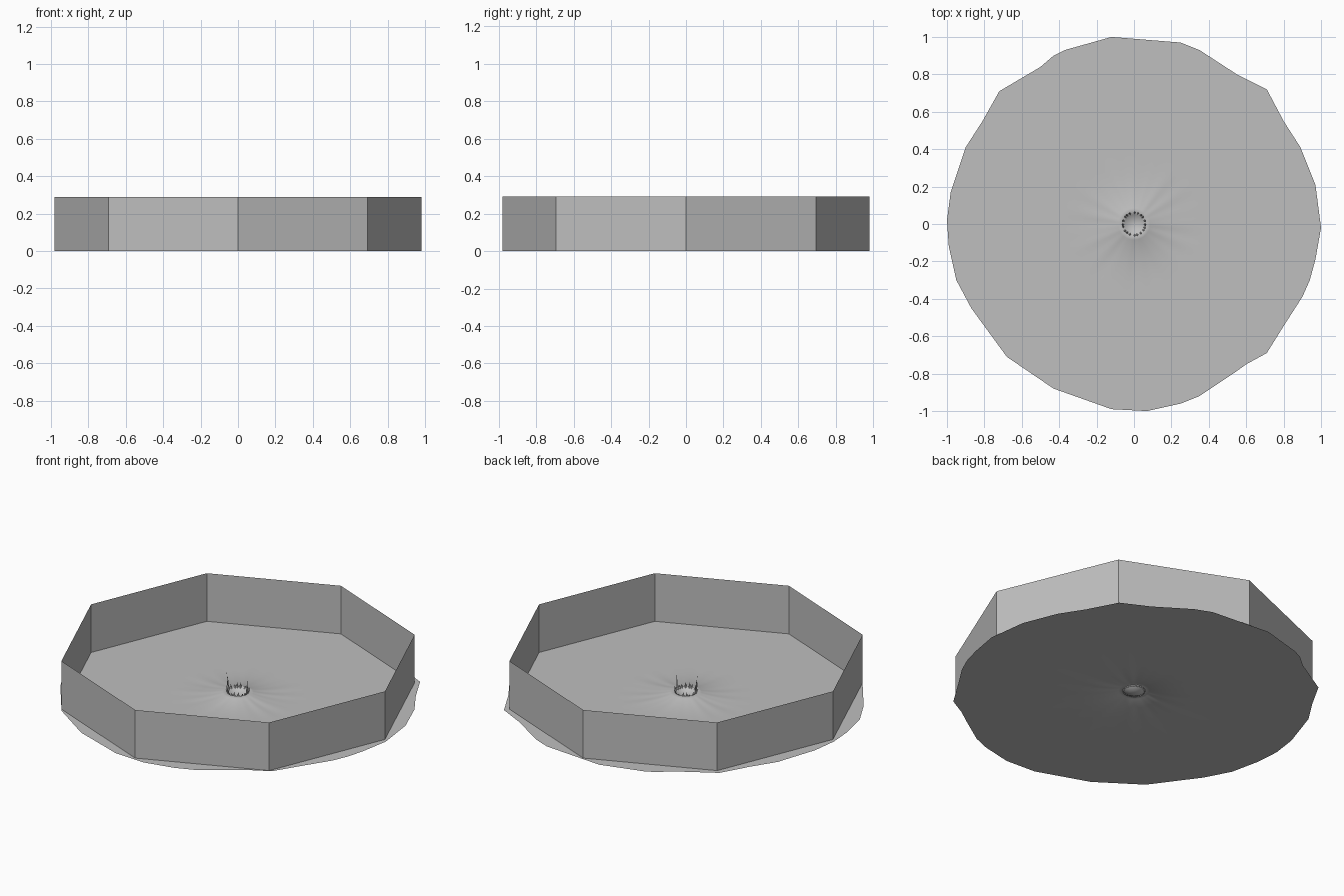
import bpy
import bmesh
import math
import random
from mathutils import Vector

random.seed(4)

cube = bpy.data.objects.get("Cube")
if cube:
    bpy.data.objects.remove(cube, do_unlink=True)

# One plain grey for everything
grey = bpy.data.materials.new("plain_grey")
grey.use_nodes = True
grey.diffuse_color = (0.52, 0.52, 0.52, 1)
grey.node_tree.nodes["Principled BSDF"].inputs["Base Color"].default_value = grey.diffuse_color


def finish(bm, name, smooth):
    """Turn a bmesh into a named, coloured object."""
    mesh = bpy.data.meshes.new(name)
    bm.to_mesh(mesh)
    bm.free()
    mesh.materials.append(grey)
    for face in mesh.polygons:
        face.use_smooth = smooth
    obj = bpy.data.objects.new(name, mesh)
    bpy.context.collection.objects.link(obj)
    return obj


def bridge(bm, lower, upper):
    """Join two closed loops of equal length with quads."""
    count = len(lower)
    for i in range(count):
        j = (i + 1) % count
        bm.faces.new((lower[i], lower[j], upper[j], upper[i]))


# Eight-sided wall: an open sheet with corners on the axes
WALL_RADIUS, WALL_HEIGHT, SIDES = 0.98, 0.29, 8
bm = bmesh.new()
loops = []
for z in (0, WALL_HEIGHT):
    loops.append([
        bm.verts.new((WALL_RADIUS * math.cos(math.tau * i / SIDES),
                      WALL_RADIUS * math.sin(math.tau * i / SIDES), z))
        for i in range(SIDES)])
bridge(bm, *loops)
finish(bm, "octagonal_wall", False)

# Uneven floor outline, counter-clockwise
outline = [
    (1, -.02), (.97, .21), (.89, .41), (.8, .55), (.71, .72), (.55, .8),
    (.35, .93), (.25, .97), (-.12, 1), (-.37, .93), (-.43, .9), (-.5, .84),
    (-.72, .71), (-.81, .55), (-.9, .41), (-.98, .17), (-1, .02),
    (-.99, -.12), (-.95, -.3), (-.87, -.45), (-.68, -.71), (-.43, -.88),
    (-.12, -.99), (.07, -1), (.25, -.96), (.35, -.92), (.53, -.8),
    (.6, -.75), (.71, -.69), (.81, -.53), (.9, -.39), (.94, -.3), (.97, -.19)]
STEPS = 4
edge = []
for i, point in enumerate(outline):
    start, end = Vector(point), Vector(outline[(i + 1) % len(outline)])
    edge += [start.lerp(end, s / STEPS) for s in range(STEPS)]

# Floor sheet: flat outside, a wrinkled mound and small crater in the middle
RIM = 0.065
phases = [random.uniform(0, math.tau) for _ in range(3)]


def floor_height(radius, angle):
    if radius < RIM:
        return 0.004 + 0.026 * (radius / RIM) ** 2
    fade = max(0, 1 - (radius - RIM) / 0.3)
    wrinkle = sum(math.sin(n * angle + p) for n, p in zip((7, 13, 19), phases))
    return 0.03 * fade ** 3 + 0.002 * wrinkle * fade * (1 - fade)


bm = bmesh.new()
previous = [bm.verts.new((p.x, p.y, 0)) for p in edge]
for radius in (0.6, 0.38, 0.32, 0.26, 0.2, 0.15, 0.11, 0.085, RIM, 0.05, 0.03):
    ring = []
    for p in edge:
        angle = math.atan2(p.y, p.x)
        ring.append(bm.verts.new((radius * math.cos(angle), radius * math.sin(angle),
                                  floor_height(radius, angle))))
    bridge(bm, previous, ring)
    previous = ring
centre = bm.verts.new((0, 0, floor_height(0, 0)))
for i, vert in enumerate(previous):
    bm.faces.new((vert, previous[(i + 1) % len(previous)], centre))
finish(bm, "floor_sheet", True)

# Jagged shards round the crater rim, a few of them tall
TALL = {0: 0.1, 10: 0.08, 11: 0.11, 13: 0.06}
COUNT = 20
bm = bmesh.new()
for i in range(COUNT):
    angle = math.tau * i / COUNT + random.uniform(-0.08, 0.08)
    height = TALL.get(i, random.uniform(0.01, 0.035))
    outward = Vector((math.cos(angle), math.sin(angle), 0))
    across = Vector((-outward.y, outward.x, 0)) * 0.008
    base = outward * 0.06 + Vector((0, 0, 0.022))
    corners = [bm.verts.new(base + offset)
               for offset in (across, -across, -outward * 0.007)]
    tip = bm.verts.new(base + outward * 0.006 + Vector((0, 0, height)))
    for a in range(len(corners)):
        bm.faces.new((corners[a], corners[a - 1], tip))
bmesh.ops.recalc_face_normals(bm, faces=bm.faces)
finish(bm, "crater_shards", False)
